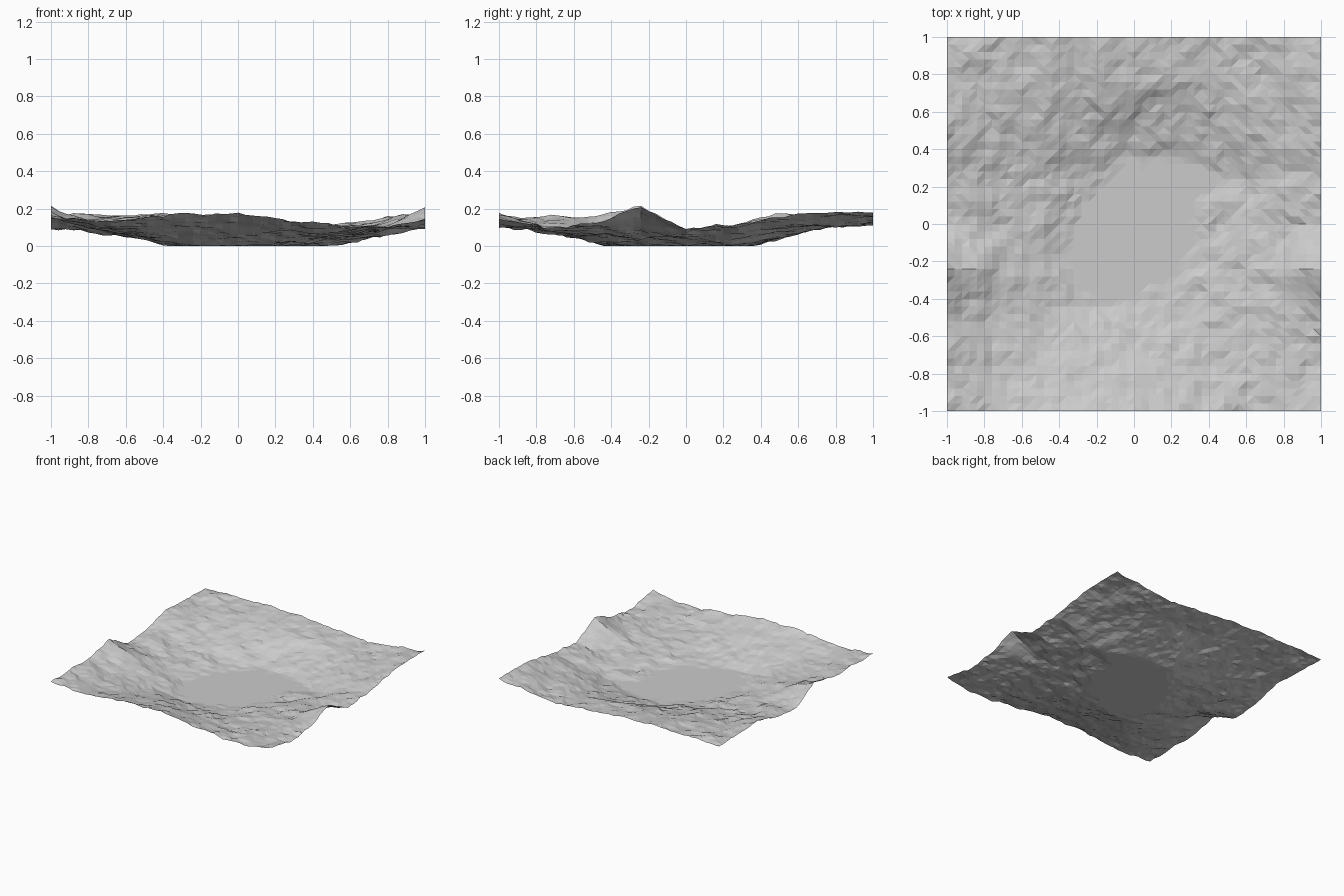
import bpy, bmesh, math
from mathutils import Vector, noise

if "Cube" in bpy.data.objects:
    bpy.data.objects.remove(bpy.data.objects["Cube"])

# Coarse relief in hundredths, rows from back (y=1) to front (y=-1), spacing 0.25
RELIEF = [
    [16, 17, 16, 17, 16, 13, 11, 14, 18],
    [16, 14, 15, 14, 13, 11, 10, 12, 18],
    [17, 12, 10, 8, 4, 4, 6, 10, 15],
    [12, 8, 5, 1, -3, -3, 0, 6, 12],
    [9, 7, 4, -1, -4, -1, 2, 5, 9],
    [21, 11, 3, -3, -4, 0, 4, 8, 21],
    [15, 9, 5, 3, 2, 3, 5, 8, 12],
    [16, 10, 9, 10, 9, 8, 7, 9, 10],
    [15, 14, 15, 17, 18, 13, 11, 10, 14],
]
CELLS = 50


def relief(x, y):
    u, v = (x + 1) * 4, (1 - y) * 4
    i, j = min(int(max(u, 0)), 7), min(int(max(v, 0)), 7)
    s, t = u - i, v - j
    top = RELIEF[j][i] * (1 - s) + RELIEF[j][i + 1] * s
    low = RELIEF[j + 1][i] * (1 - s) + RELIEF[j + 1][i + 1] * s
    return (top * (1 - t) + low * t) / 100


def roughness(x, y):
    p = Vector((x, y, 0.37))
    return 0.013 * noise.noise(p * 5.3) + 0.014 * noise.noise(p * 11.7) + 0.008 * noise.noise(p * 23.1)


# Rocky terrain sheet, flattened at z = 0 to form the basin floor
bm = bmesh.new()
bmesh.ops.create_grid(bm, x_segments=CELLS, y_segments=CELLS, size=1)
for v in bm.verts:
    v.co.z = min(0.232, max(0.0, relief(v.co.x, v.co.y) + roughness(v.co.x, v.co.y)))
bmesh.ops.triangulate(bm, faces=bm.faces[:], quad_method='SHORT_EDGE')
mesh = bpy.data.meshes.new("terrain")
bm.to_mesh(mesh)
bm.free()
terrain = bpy.data.objects.new("terrain", mesh)
bpy.context.collection.objects.link(terrain)
